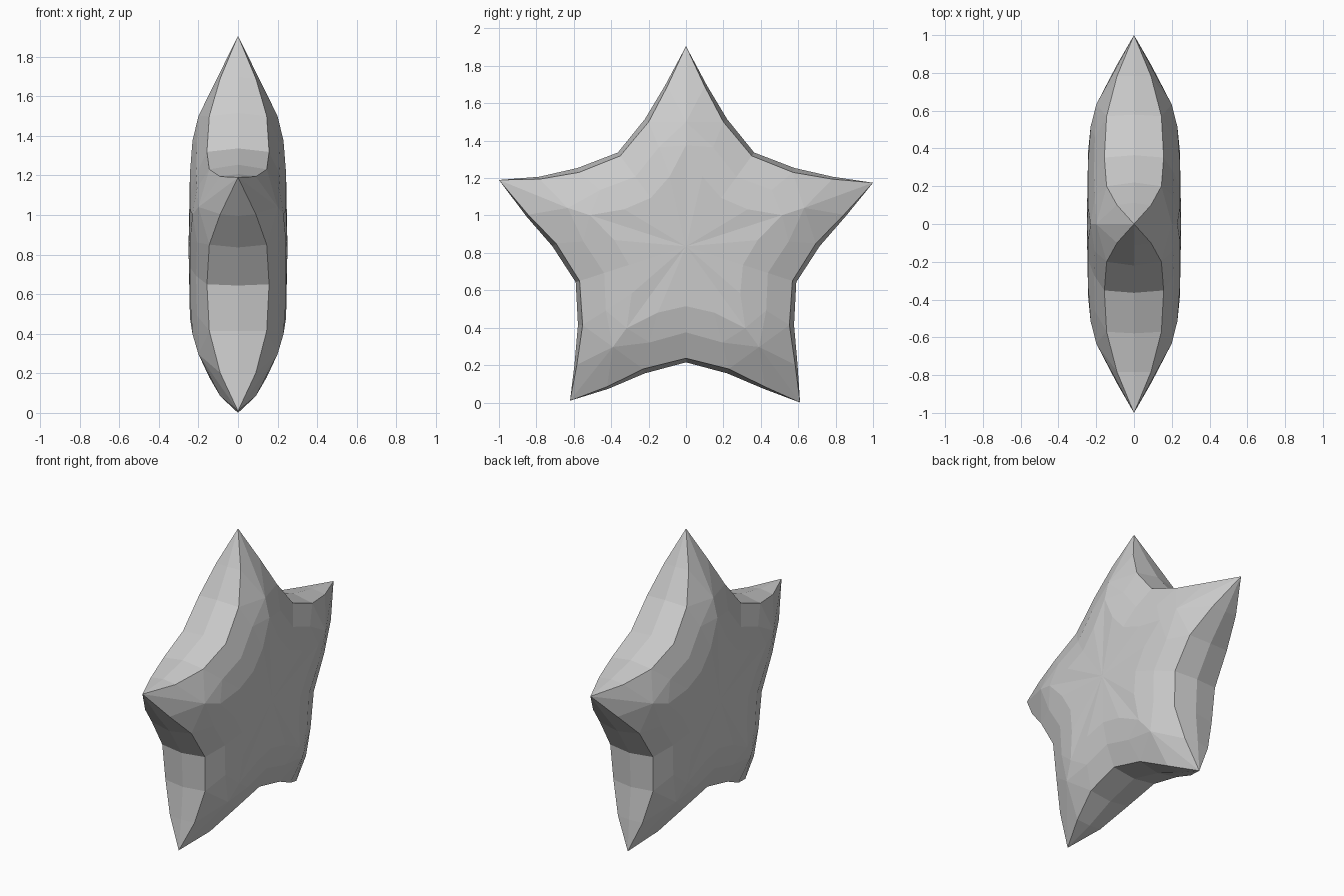
import bpy
import bmesh
from math import cos, sin, radians
from mathutils import Vector

cube = bpy.data.objects.get("Cube")
if cube:
    bpy.data.objects.remove(cube, do_unlink=True)

# One plain grey for the whole star
grey = bpy.data.materials.new("light grey")
grey.use_nodes = True
colour = (0.6, 0.6, 0.6, 1)
grey.diffuse_color = colour
grey.node_tree.nodes["Principled BSDF"].inputs["Base Color"].default_value = colour

CENTRE_Z = 0.835
# Arm tips as (y, z), counter-clockwise from the top
TIPS = [(0, 1.905), (-1, 1.19), (-0.62, 0.01), (0.61, 0), (1, 1.175)]

bm = bmesh.new()


def add_half_arm(tip, angle, turn, side):
    """One half of an arm on one side of the star, out to the next valley."""
    axis = Vector((0, cos(angle), sin(angle)))
    across = Vector((0, -sin(angle), cos(angle))) * turn
    origin = Vector((0, 0, CENTRE_Z))

    def point(along, offset, depth):
        co = origin + axis * along + across * offset + Vector((side * depth, 0, 0))
        return bm.verts.new(co)

    def polar(radius, degrees, depth):
        a = radians(degrees)
        return point(radius * cos(a), radius * sin(a), depth)

    end = bm.verts.new((0, *tip))
    # Outermost line of the rim, in the middle plane
    rim = [end, point(0.86, 0.112, 0), point(0.68, 0.22, 0), polar(0.62, 36, 0)]
    # Crisp edge between the rim and the face
    edge = [end, point(0.855, 0.1, 0.09), point(0.665, 0.2, 0.145),
            polar(0.598, 36, 0.157)]
    # Ridge of the arm and the border of the flat middle
    peak = point(0.665, 0, 0.2)
    root = point(0.54, 0, 0.23)
    shoulder = polar(0.385, 13, 0.243)
    hollow = polar(0.32, 36, 0.243)
    # Rounding between edge and flat middle
    mid_shoulder = point(0.53, 0.145, 0.207)
    mid_hollow = polar(0.46, 36, 0.212)
    middle = point(0, 0, 0.25)

    faces = [
        (end, edge[1], rim[1]),
        (rim[1], edge[1], edge[2], rim[2]),
        (rim[2], edge[2], edge[3], rim[3]),
        (end, peak, edge[1]),
        (edge[1], peak, edge[2]),
        (edge[2], peak, mid_shoulder),
        (peak, root, mid_shoulder),
        (root, shoulder, mid_shoulder),
        (edge[2], mid_shoulder, mid_hollow, edge[3]),
        (mid_shoulder, shoulder, hollow, mid_hollow),
        (root, middle, shoulder),
        (shoulder, middle, hollow),
    ]
    for face in faces:
        bm.faces.new(face)


# Five arms, each mirrored about its axis and about the middle plane
for k, tip in enumerate(TIPS):
    for turn in (1, -1):
        for side in (1, -1):
            add_half_arm(tip, radians(90 + 72 * k), turn, side)

bmesh.ops.remove_doubles(bm, verts=bm.verts, dist=0.001)
bmesh.ops.recalc_face_normals(bm, faces=bm.faces)

mesh = bpy.data.meshes.new("star")
bm.to_mesh(mesh)
bm.free()
mesh.materials.append(grey)
star = bpy.data.objects.new("star", mesh)
bpy.context.collection.objects.link(star)
